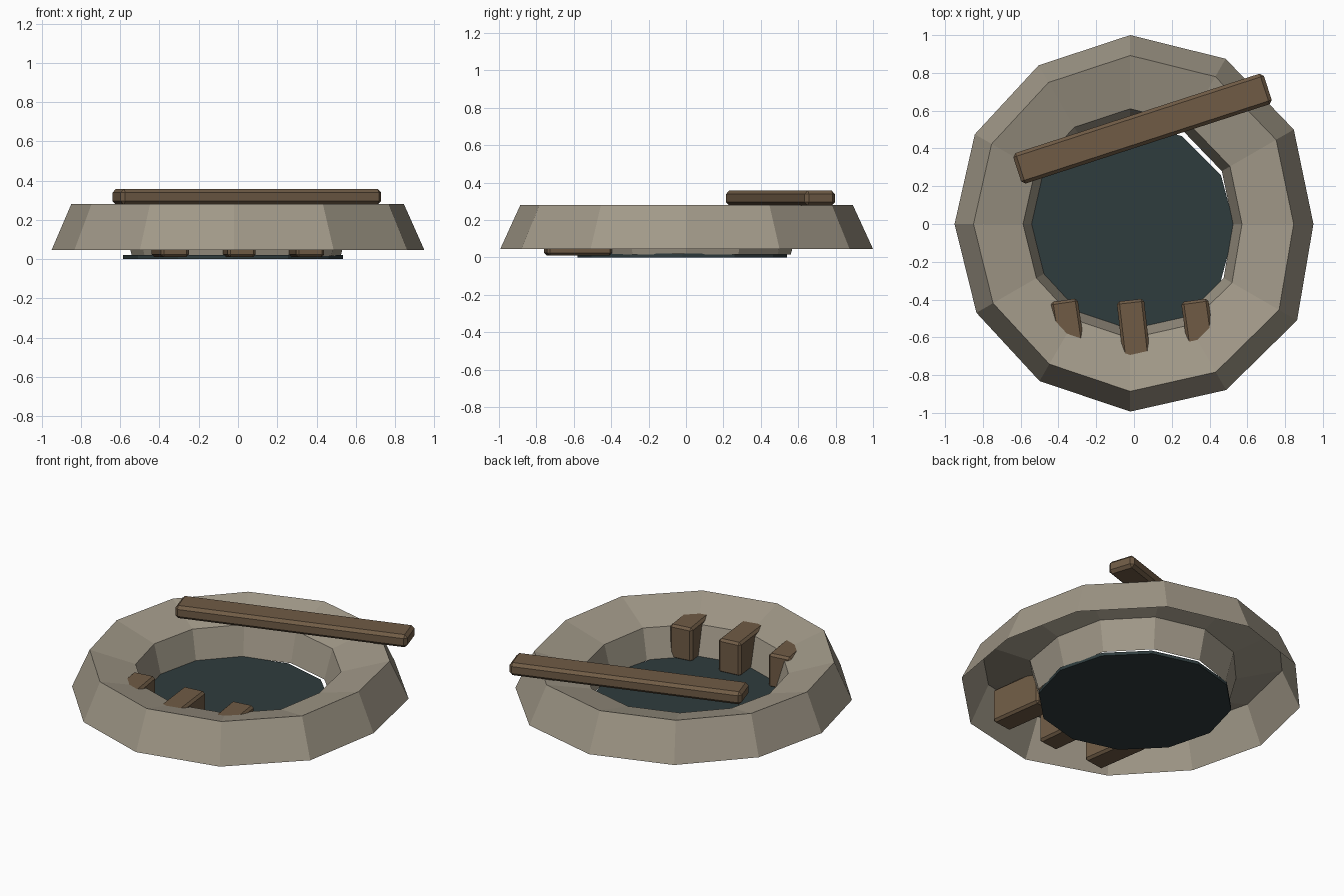
import bpy, bmesh
from math import radians, cos, sin

if "Cube" in bpy.data.objects:
    bpy.data.objects.remove(bpy.data.objects["Cube"])


def material(name, color):
    m = bpy.data.materials.new(name)
    m.diffuse_color = (*color, 1)
    m.use_nodes = True
    m.node_tree.nodes["Principled BSDF"].inputs["Base Color"].default_value = m.diffuse_color
    return m


stone = material("stone", (0.36, 0.32, 0.25))
wood = material("wood", (0.16, 0.105, 0.06))
water = material("water", (0.028, 0.045, 0.048))


def finish(name, bm, mat):
    mesh = bpy.data.meshes.new(name)
    bm.to_mesh(mesh)
    bm.free()
    mesh.materials.append(mat)
    obj = bpy.data.objects.new(name, mesh)
    bpy.context.collection.objects.link(obj)
    return obj


def plank(name, size, loc, turn, bevel):
    bm = bmesh.new()
    bmesh.ops.create_cube(bm, size=1)
    bmesh.ops.scale(bm, vec=size, verts=bm.verts)
    bmesh.ops.bevel(bm, geom=bm.edges[:], offset=bevel, segments=1,
                    profile=0.5, affect='EDGES')
    obj = finish(name, bm, wood)
    obj.location = loc
    obj.rotation_euler.z = radians(turn)


# Uneven stone ring: open shell swept through outer foot, rim, lip and inner foot
radii = [0.97, 1.0, 1.01, 1.0, 0.97, 0.95, 0.93, 0.94, 0.96, 0.993, 1.015, 1.02]
profile = [(1.0, 0.045), (0.892, 0.28), (0.61, 0.20), (0.56, 0.015)]
bm = bmesh.new()
rings = []
for scale, z in profile:
    rings.append([bm.verts.new((r * scale * cos(radians(30 * i)) - 0.02,
                                r * scale * sin(radians(30 * i)), z))
                  for i, r in enumerate(radii)])
for a, b in zip(rings, rings[1:]):
    for i in range(12):
        j = (i + 1) % 12
        bm.faces.new((a[i], a[j], b[j], b[i]))
finish("stone_ring", bm, stone)

# Dark water disc
bm = bmesh.new()
bmesh.ops.create_cone(bm, cap_ends=True, segments=12, radius1=0.56,
                      radius2=0.56, depth=0.02)
finish("water_disc", bm, water).location = (-0.025, -0.02, 0.01)

# Beam lying across the rim
plank("cross_beam", (1.395, 0.17, 0.08), (0.045, 0.505, 0.317), 18, 0.018)

# Wooden steps pushed through the front slope
for i, (x, turn) in enumerate([(-0.345, 8.5), (0.0, 6.5), (0.345, 8)]):
    plank(f"wooden_step_{i + 1}", (0.145, 0.35, 0.215), (x, -0.577, 0.1175), turn, 0.014)
